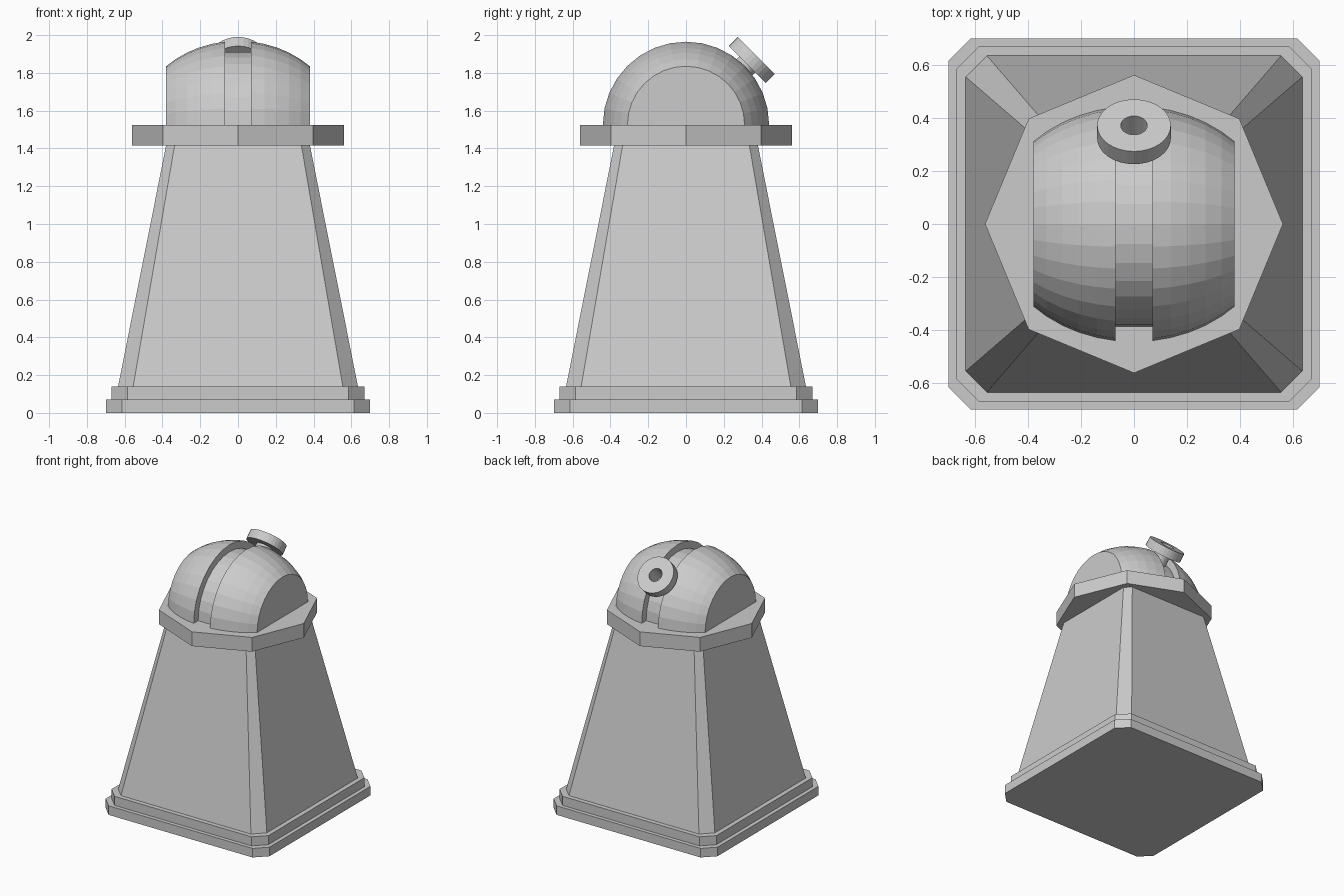
import bpy, bmesh, math
from mathutils import Matrix, Vector

if "Cube" in bpy.data.objects:
    bpy.data.objects.remove(bpy.data.objects["Cube"])

stone = bpy.data.materials.new("light grey")
stone.diffuse_color = (0.6, 0.6, 0.6, 1)
stone.use_nodes = True
stone.node_tree.nodes["Principled BSDF"].inputs["Base Color"].default_value = stone.diffuse_color


def loft(name, rings, closed=False, matrix=None):
    """Skin a list of equal-length rings; cap the ends unless closed on itself."""
    bm = bmesh.new()
    vr = [[bm.verts.new(p) for p in ring] for ring in rings]
    n = len(vr[0])
    pairs = list(zip(vr, vr[1:])) + ([(vr[-1], vr[0])] if closed else [])
    for a, b in pairs:
        for i in range(n):
            j = (i + 1) % n
            bm.faces.new((a[i], a[j], b[j], b[i]))
    if not closed:
        bm.faces.new(vr[0])
        bm.faces.new(vr[-1])
    if matrix:
        bm.transform(matrix)
    bmesh.ops.recalc_face_normals(bm, faces=bm.faces)
    me = bpy.data.meshes.new(name)
    bm.to_mesh(me)
    bm.free()
    me.materials.append(stone)
    ob = bpy.data.objects.new(name, me)
    bpy.context.collection.objects.link(ob)
    return ob


def chamfered(h, c, z):
    """Square of half-width h with corners cut back to c."""
    return [(h, -c, z), (h, c, z), (c, h, z), (-c, h, z),
            (-h, c, z), (-h, -c, z), (-c, -h, z), (c, -h, z)]


def circle(r, z, n):
    return [(r * math.cos(2 * math.pi * i / n), r * math.sin(2 * math.pi * i / n), z)
            for i in range(n)]


# stepped base and tapered tower
loft("base_step_lower", [chamfered(0.70, 0.615, 0), chamfered(0.70, 0.615, 0.07)])
loft("base_step_upper", [chamfered(0.67, 0.585, 0.07), chamfered(0.67, 0.585, 0.14)])
loft("tower_body", [chamfered(0.635, 0.555, 0.14), chamfered(0.38, 0.335, 1.42)])

# octagonal gallery
Z = 1.525
loft("gallery", [circle(0.562, 1.415, 8), circle(0.562, Z, 8)])


# domed cap: two cheeks either side of a sunken slot
def arch(x, r, n=16):
    return [(x, r * math.cos(math.pi * i / n), Z + r * math.sin(math.pi * i / n))
            for i in range(n + 1)]


def dome_r(x):
    return 0.444 * math.sqrt(1 - (x / 0.531) ** 2)


stations = [0.07, 0.14, 0.21, 0.27, 0.33, 0.38]
cheek = loft("dome_cheeks", [arch(x, dome_r(x)) for x in stations])
cheek.modifiers.new("mirror", "MIRROR")
loft("dome_slot_floor", [arch(-0.075, 0.386), arch(0.075, 0.386)])

# tilted hub at the back of the dome, bored through its middle
axis = Vector((0, 1, 1)).normalized()
tilt = Matrix.Translation((0, 0.372, 1.892)) @ axis.to_track_quat("Z", "Y").to_matrix().to_4x4()
loft("hub_disc", [circle(0.05, 0, 32), circle(0.139, 0, 32),
                  circle(0.139, -0.068, 32), circle(0.05, -0.068, 32)], True, tilt)
loft("hub_stem", [circle(0.05, -0.06, 32), circle(0.06, -0.06, 32),
                  circle(0.06, -0.15, 32), circle(0.05, -0.15, 32)], True, tilt)
